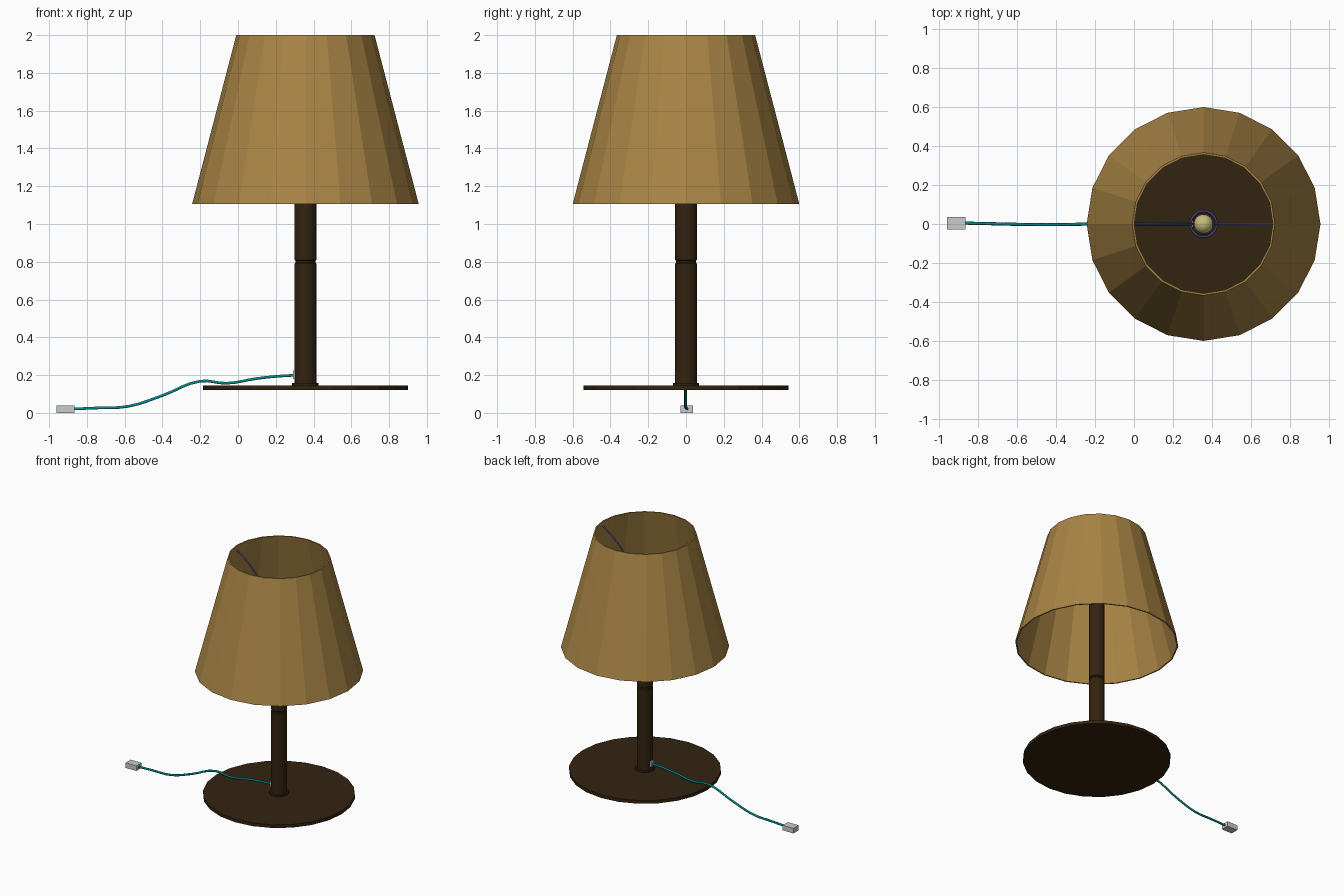
import bpy, bmesh, math
from mathutils import Vector

if "Cube" in bpy.data.objects:
    bpy.data.objects.remove(bpy.data.objects["Cube"])

CX = 0.357  # lamp axis


def material(name, rgb):
    m = bpy.data.materials.new(name)
    m.diffuse_color = (*rgb, 1)
    m.use_nodes = True
    m.node_tree.nodes["Principled BSDF"].inputs["Base Color"].default_value = m.diffuse_color
    return m


TAN = material("tan_fabric", (0.40, 0.235, 0.06))
DARK = material("dark_metal", (0.032, 0.017, 0.005))
TEAL = material("teal_rubber", (0.0, 0.27, 0.27))
BLUE = material("blue_wire", (0.08, 0.07, 0.30))
GLASS = material("bulb_glass", (0.55, 0.50, 0.20))


def lathe(name, profile, sides, mat, closed=False, smooth=False):
    """Revolve (radius, z) points around the lamp axis."""
    bm = bmesh.new()
    rings = []
    for r, z in profile:
        if r == 0:
            rings.append([bm.verts.new((0, 0, z))] * sides)
        else:
            rings.append([bm.verts.new((r * math.cos(2 * math.pi * i / sides),
                                        r * math.sin(2 * math.pi * i / sides), z))
                          for i in range(sides)])
    pairs = list(zip(rings, rings[1:]))
    if closed:
        pairs.append((rings[-1], rings[0]))
    for a, b in pairs:
        for i in range(sides):
            j = (i + 1) % sides
            bm.faces.new(list(dict.fromkeys((a[i], a[j], b[j], b[i]))))
    bmesh.ops.recalc_face_normals(bm, faces=bm.faces)
    for f in bm.faces:
        f.smooth = smooth
    me = bpy.data.meshes.new(name)
    bm.to_mesh(me)
    bm.free()
    me.materials.append(mat)
    ob = bpy.data.objects.new(name, me)
    ob.location.x = CX
    bpy.context.collection.objects.link(ob)
    return ob


def wire(name, points, radius, mat, cyclic=False, res=4):
    """Round wire along a smooth path."""
    cu = bpy.data.curves.new(name, 'CURVE')
    cu.dimensions = '3D'
    cu.bevel_depth = radius
    cu.bevel_resolution = 1
    cu.resolution_u = res
    cu.use_fill_caps = True
    sp = cu.splines.new('BEZIER')
    sp.bezier_points.add(len(points) - 1)
    for bp, p in zip(sp.bezier_points, points):
        bp.co = Vector(p)
        bp.handle_left_type = bp.handle_right_type = 'AUTO'
    sp.use_cyclic_u = cyclic
    cu.materials.append(mat)
    ob = bpy.data.objects.new(name, cu)
    bpy.context.collection.objects.link(ob)
    return ob


def box(name, centre, size, mat=None):
    bpy.ops.mesh.primitive_cube_add(size=1, location=centre)
    ob = bpy.context.object
    ob.name = name
    ob.scale = size
    if mat:
        ob.data.materials.append(mat)
    return ob


# Tapered shade with a thin wall
lathe("shade", [(0.60, 1.105), (0.366, 2.0), (0.356, 2.0), (0.59, 1.105)],
      20, TAN, closed=True)

# Base disc
lathe("base", [(0, 0.12), (0.543, 0.12), (0.543, 0.145), (0, 0.145)], 24, DARK)

# Foot collar and grooved stem
lathe("collar", [(0, 0.143), (0.07, 0.143), (0.07, 0.157), (0, 0.157)], 20, DARK)
lathe("stem", [(0, 0.15), (0.058, 0.15), (0.058, 0.79), (0.053, 0.795),
               (0.053, 0.805), (0.058, 0.81), (0.058, 1.54), (0, 1.54)], 20, DARK)

# Light bulb: neck widening to a round globe
lathe("bulb", [(0, 1.53), (0.028, 1.53), (0.03, 1.58)] +
      [(0.05 * math.sin(a), 1.66 - 0.05 * math.cos(a))
       for a in [math.pi * k / 8 for k in range(2, 8)]] + [(0, 1.71)],
      16, GLASS, smooth=True)

# Wire ring around the bulb and the two arms that carry the shade
wire("shade_ring", [(CX + 0.066 * math.cos(k * math.pi / 4),
                     0.066 * math.sin(k * math.pi / 4), 1.55) for k in range(8)],
     0.006, BLUE, cyclic=True)
for side, label in ((-1, "left"), (1, "right")):
    wire(f"shade_arm_{label}",
         [(CX + side * r, 0, z) for r, z in
          ((0.06, 1.55), (0.10, 1.67), (0.18, 1.79), (0.27, 1.885), (0.365, 1.955))],
         0.006, BLUE)

# Cord, its inlet on the stem, and the plug
wire("cord", [(0.31, 0, 0.20), (0.20, 0, 0.193), (0.10, 0, 0.182), (-0.06, 0, 0.157),
              (-0.20, 0, 0.168), (-0.40, -0.003, 0.092), (-0.58, -0.002, 0.035),
              (-0.75, 0.002, 0.026), (-0.89, 0.005, 0.02)], 0.008, TEAL)
box("cord_inlet", (0.299, 0, 0.202), (0.018, 0.03, 0.045))
box("plug", (-0.913, 0.004, 0.02), (0.094, 0.064, 0.04))
